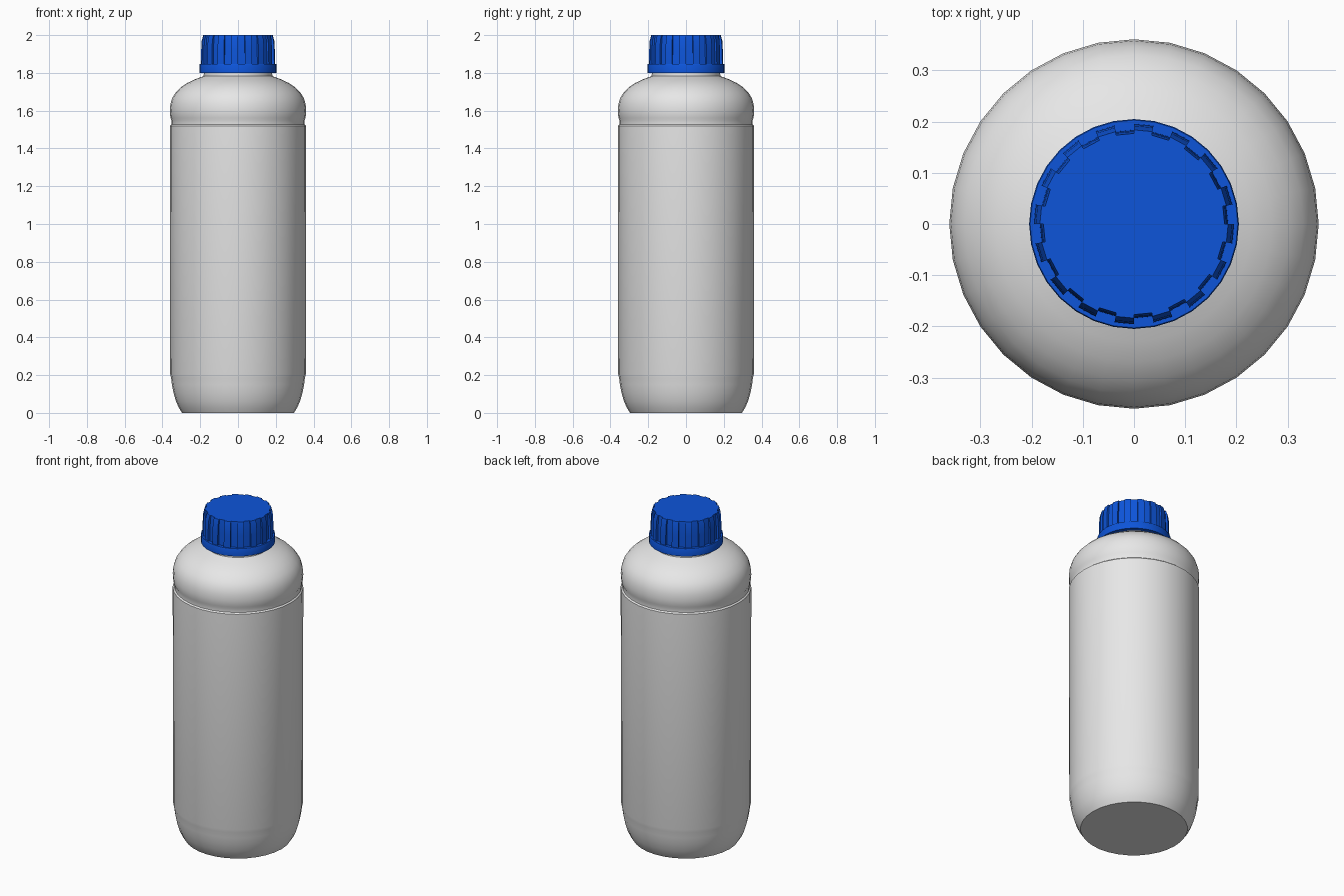
import bpy, bmesh, math

if "Cube" in bpy.data.objects:
    bpy.data.objects.remove(bpy.data.objects["Cube"])

SEG = 32


def material(name, rgb):
    m = bpy.data.materials.new(name)
    m.diffuse_color = (*rgb, 1)
    m.use_nodes = True
    m.node_tree.nodes["Principled BSDF"].inputs["Base Color"].default_value = m.diffuse_color
    return m


def finish(bm, name, mat, angle):
    bmesh.ops.recalc_face_normals(bm, faces=bm.faces)
    me = bpy.data.meshes.new(name)
    bm.to_mesh(me)
    bm.free()
    ob = bpy.data.objects.new(name, me)
    bpy.context.collection.objects.link(ob)
    me.materials.append(mat)
    bpy.ops.object.select_all(action='DESELECT')
    ob.select_set(True)
    bpy.context.view_layer.objects.active = ob
    bpy.ops.object.shade_smooth_by_angle(angle=math.radians(angle))
    return ob


def lathe(name, profile, mat, angle=35):
    """Spin (radius, z) points around z, closing both ends."""
    bm = bmesh.new()
    rings = []
    for r, z in profile:
        rings.append([bm.verts.new((r * math.cos(math.tau * i / SEG),
                                    r * math.sin(math.tau * i / SEG), z))
                      for i in range(SEG)])
    for a, b in zip(rings, rings[1:]):
        for i in range(SEG):
            j = (i + 1) % SEG
            bm.faces.new((a[i], a[j], b[j], b[i]))
    bm.faces.new(rings[0])
    bm.faces.new(rings[-1])
    return finish(bm, name, mat, angle)


grey = material("light_grey_plastic", (0.8, 0.8, 0.8))
blue = material("blue_plastic", (0.004, 0.09, 0.7))

# Bottle: rounded base, label panel between two small steps, shoulder, neck
lathe("bottle", [
    (0.296, 0), (0.312, 0.025), (0.328, 0.06), (0.341, 0.105), (0.350, 0.15),
    (0.354, 0.185), (0.359, 0.205), (0.361, 1.52), (0.353, 1.527),
    (0.353, 1.55), (0.358, 1.562), (0.361, 1.60), (0.358, 1.635),
    (0.348, 1.668), (0.331, 1.695), (0.305, 1.722), (0.270, 1.746),
    (0.230, 1.765), (0.182, 1.783), (0.180, 1.81)], grey)

# Flange ring at the bottom of the cap
lathe("cap_ring", [(0.205, 1.80), (0.205, 1.842), (0.203, 1.846)], blue, 30)

# Ribbed cap: every other segment stands out as a rib with a rounded top edge
bm = bmesh.new()
rib = [(0.196, 1.84), (0.195, 1.92), (0.192, 1.97), (0.184, 2.0)]
groove = [(0.184, 1.84), (0.183, 1.92), (0.181, 1.97), (0.177, 2.0)]
columns = []
for i in range(SEG):
    a = math.tau * i / SEG
    c, s = math.cos(a), math.sin(a)
    pair = [[bm.verts.new((r * c, r * s, z)) for r, z in p] for p in (groove, rib)]
    columns.append(pair)
outline_top, outline_bottom = [], []
for i in range(SEG):
    k = i % 2                      # odd segments are ribs
    a, b = columns[i][k], columns[(i + 1) % SEG][k]
    side = columns[i]
    for n in range(len(rib) - 1):
        bm.faces.new((a[n], b[n], b[n + 1], a[n + 1]))
        bm.faces.new((side[0][n], side[1][n], side[1][n + 1], side[0][n + 1]))
    outline_top += [a[-1], b[-1]]
    outline_bottom += [a[0], b[0]]
bm.faces.new(outline_top)
bm.faces.new(outline_bottom)
finish(bm, "ribbed_cap", blue, 25)
